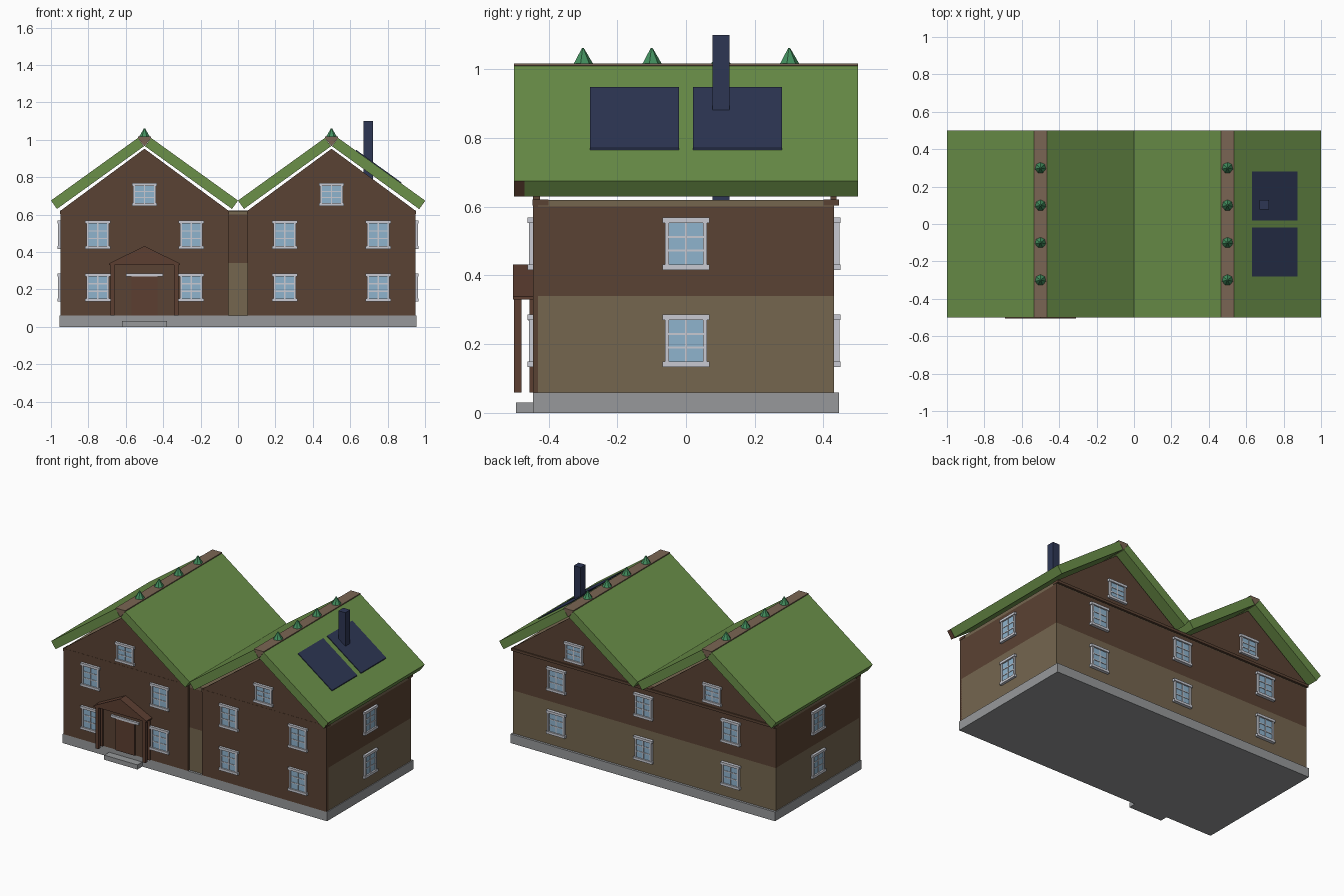
import bpy, bmesh, math
from mathutils import Vector, Matrix

if "Cube" in bpy.data.objects:
    bpy.data.objects.remove(bpy.data.objects["Cube"])


def lin(c):
    c /= 255
    return c / 12.92 if c <= 0.04045 else ((c + 0.055) / 1.055) ** 2.4


def material(name, hexa):
    m = bpy.data.materials.new(name)
    m.diffuse_color = (*[lin((hexa >> s) & 255) for s in (16, 8, 0)], 1)
    m.use_nodes = True
    m.node_tree.nodes["Principled BSDF"].inputs["Base Color"].default_value = m.diffuse_color
    return m


GRASS = material("grass_green", 0x6B9049)
BROWN = material("dark_brown", 0x5A4233)
TRIM = material("reddish_brown", 0x5C3E31)
TAN = material("tan", 0x75664F)
RIDGE = material("ridge_tan", 0x7A6553)
GREY = material("stone_grey", 0x97999B)
FRAME = material("pale_grey", 0xC8CAD2)
GLASS = material("pale_blue", 0x8FB4CE)
NAVY = material("navy", 0x2D3654)
SHRUB = material("shrub_green", 0x43905F)


def finish(name, bm, *mats):
    bmesh.ops.recalc_face_normals(bm, faces=bm.faces)
    me = bpy.data.meshes.new(name)
    bm.to_mesh(me)
    bm.free()
    for m in mats:
        me.materials.append(m)
    ob = bpy.data.objects.new(name, me)
    bpy.context.collection.objects.link(ob)
    return ob


def add_box(bm, x0, x1, y0, y1, z0, z1, mat=0):
    m = Matrix.Translation(((x0 + x1) / 2, (y0 + y1) / 2, (z0 + z1) / 2)) \
        @ Matrix.Diagonal((x1 - x0, y1 - y0, z1 - z0, 1))
    verts = bmesh.ops.create_cube(bm, size=1, matrix=m)["verts"]
    for f in {f for v in verts for f in v.link_faces}:
        f.material_index = mat


def box(name, mat, *dims):
    bm = bmesh.new()
    add_box(bm, *dims)
    return finish(name, bm, mat)


def prism(name, mat, pts, y0, y1):
    """Extrude an x-z outline along y."""
    bm = bmesh.new()
    face = bm.faces.new([bm.verts.new((x, y0, z)) for x, z in pts])
    new = bmesh.ops.extrude_face_region(bm, geom=[face])["geom"]
    bmesh.ops.translate(bm, vec=(0, y1 - y0, 0),
                        verts=[v for v in new if isinstance(v, bmesh.types.BMVert)])
    return finish(name, bm, mat)


def window(name, loc, angle, h=0.152, rows=3):
    """Window facing -y before turning; origin on the wall surface."""
    bm = bmesh.new()
    t = h / 2
    add_box(bm, -0.056, 0.056, -0.006, 0.004, -t + 0.01, t - 0.01, 1)   # glass
    for s in (-1, 1):
        a, b = sorted((s * 0.05, s * 0.061))
        add_box(bm, a, b, -0.012, 0.004, -t + 0.01, t - 0.01)           # jambs
        a, b = sorted((s * (t - 0.016), s * t))
        add_box(bm, -0.068, 0.068, -0.016, 0.004, a, b)                 # head, sill
    add_box(bm, -0.003, 0.003, -0.009, 0.004, -t + 0.015, t - 0.015)    # mullion
    for i in range(1, rows):
        z = -t + 0.016 + (h - 0.032) * i / rows
        add_box(bm, -0.051, 0.051, -0.009, 0.004, z - 0.003, z + 0.003)
    ob = finish(name, bm, FRAME, GLASS)
    ob.location = loc
    ob.rotation_euler.z = math.radians(angle)


# Base and main body
box("foundation", GREY, -0.955, 0.955, -0.445, 0.445, 0, 0.06)
box("front_step", GREY, -0.62, -0.38, -0.495, -0.445, 0, 0.03)
box("lower_storey", TAN, -0.95, 0.95, -0.43, 0.43, 0.06, 0.34)
box("upper_storey", BROWN, -0.95, 0.95, -0.43, 0.43, 0.34, 0.6)
box("attic_floor", TAN, -0.95, 0.95, -0.43, 0.43, 0.6, 0.62)
box("back_beam", BROWN, -0.952, 0.952, 0.4, 0.445, 0.604, 0.621)

SLOPE, EAVE = 0.72, 0.675          # roof pitch and eave height
for side, cx in (("left", -0.5), ("right", 0.5)):
    # Front cladding, beam and gables
    box(side + "_cladding", BROWN, cx - 0.45, cx + 0.45, -0.445, -0.425, 0.06, 0.604)
    box(side + "_front_beam", BROWN, cx - 0.452, cx + 0.452, -0.446, -0.4, 0.604, 0.621)
    gable = [(cx - 0.45, 0.62), (cx + 0.45, 0.62), (cx, 0.952)]
    prism(side + "_front_gable", BROWN, gable, -0.445, -0.425)
    prism(side + "_back_gable", BROWN, gable, 0.42, 0.438)
    # Grass roof slabs
    for s, part in ((-1, "west"), (1, "east")):
        prism(f"{side}_roof_{part}", GRASS,
              [(cx + s * 0.5, EAVE), (cx + s * 0.468, 0.63),
               (cx + s * 0.003, 0.965), (cx + s * 0.035, EAVE + 0.465 * SLOPE)],
              -0.5, 0.5)
    # Ridge board filling the notch between the slabs
    prism(side + "_ridge_board", RIDGE,
          [(cx - 0.035, 1.01), (cx - 0.035, 1.016), (cx + 0.035, 1.016),
           (cx + 0.035, 1.01), (cx, 0.965)], -0.5, 0.5)
    # Shrubs on the ridge
    bm = bmesh.new()
    for y in (-0.3, -0.1, 0.1, 0.3):
        bmesh.ops.create_cone(bm, cap_ends=True, segments=7, radius1=0.03, radius2=0.003,
                              depth=0.046, matrix=Matrix.Translation((cx, y, 1.038)))
    finish(side + "_ridge_shrubs", bm, SHRUB)
    # Front windows
    for dx in (-0.25, 0.25):
        for z in (0.21, 0.492):
            window("front_window", (cx + dx, -0.445, z), 0)
    window("front_gable_window", (cx, -0.445, 0.707), 0, 0.125)
    window("back_gable_window", (cx, 0.438, 0.707), 180, 0.125)

# Back and side windows
for z in (0.21, 0.492):
    for x in (-0.63, 0, 0.63):
        window("back_window", (x, 0.434, z), 180)
    window("right_window", (0.95, 0, z), 90)
    window("left_window", (-0.95, 0, z), -90)

# Board end at the right front eave
prism("eave_board_end", TRIM, [(1.001, EAVE - 0.001), (0.969, 0.629), (0.96, 0.636),
                               (0.992, EAVE - 0.001)], -0.499, -0.47)

# Solar panels and chimney on the right slope
for y0 in (-0.28, 0.02):
    za, zb = EAVE + 0.37 * SLOPE, EAVE + 0.13 * SLOPE
    prism("solar_panel", NAVY, [(0.63, za - 0.004), (0.63, za + 0.006),
                                (0.875, zb + 0.002), (0.875, zb - 0.008)], y0, y0 + 0.26)
box("chimney", NAVY, 0.672, 0.722, 0.077, 0.127, 0.6, 1.1)

# Porch: posts, gabled canopy and rafters
for s in (-1, 1):
    x = -0.5 + s * 0.17
    box("porch_post", TRIM, x - 0.011, x + 0.011, -0.5, -0.478, 0.06, 0.34)
    box("wall_post", TRIM, x - 0.011, x + 0.011, -0.455, -0.44, 0.06, 0.34)
    prism("porch_roof", TRIM, [(-0.5 + s * 0.19, 0.33), (-0.5 + s * 0.19, 0.338),
                               (-0.5, 0.432), (-0.5, 0.415), (-0.5 + s * 0.165, 0.33)],
          -0.504, -0.44)
prism("porch_pediment", TRIM, [(-0.665, 0.33), (-0.335, 0.33), (-0.5, 0.418)], -0.5, -0.44)

# Door and light bar above it
box("door", TRIM, -0.57, -0.43, -0.452, -0.44, 0.06, 0.268)
box("door_head", FRAME, -0.6, -0.4, -0.458, -0.44, 0.268, 0.284)
